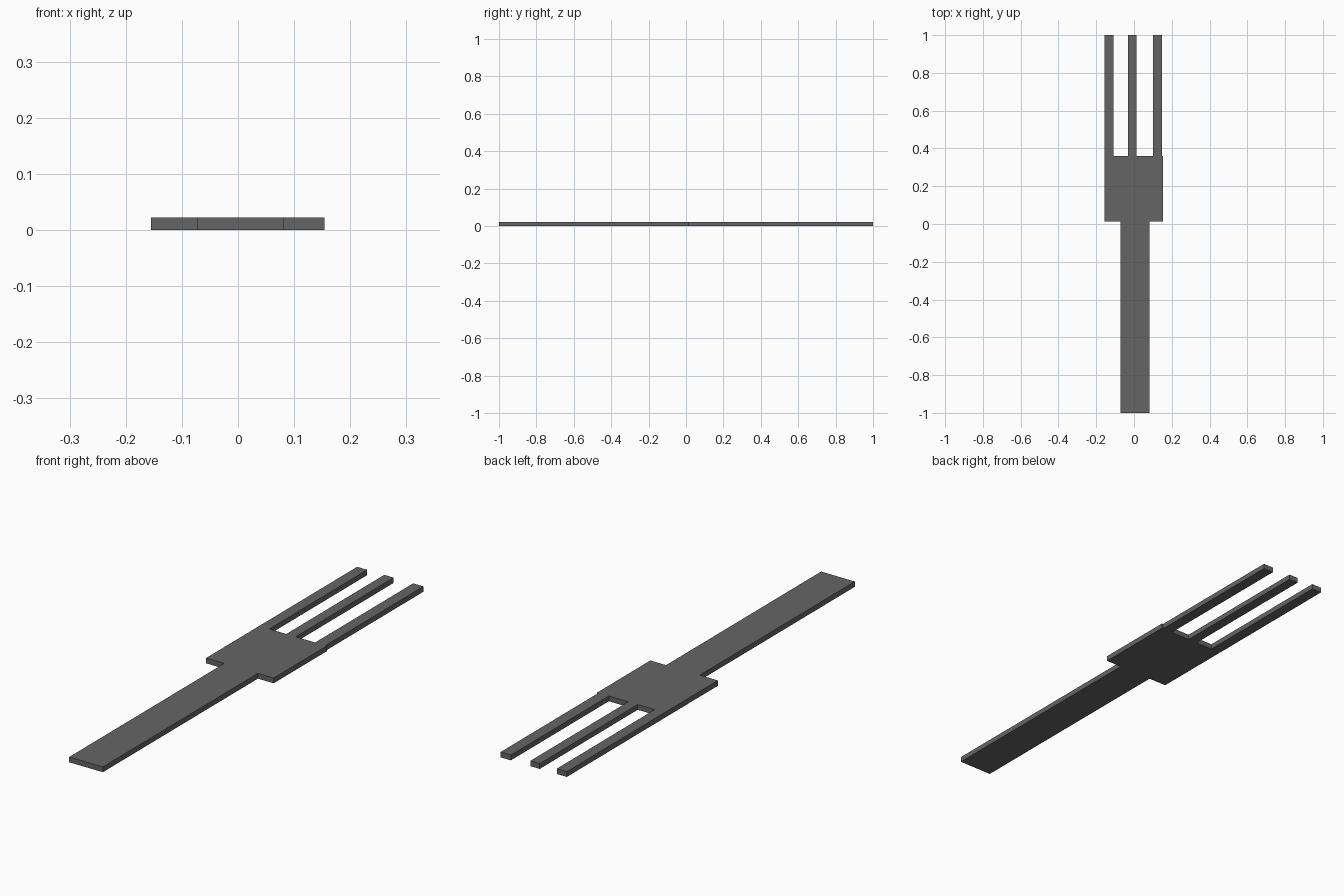
import bpy, bmesh

if "Cube" in bpy.data.objects:
    bpy.data.objects.remove(bpy.data.objects["Cube"])

THICK = 0.022
HEAD_BOTTOM, HEAD_TOP, TIP, END = 0.013, 0.36, 1.0, -1.0
TINES = [(-0.155, -0.109), (-0.031, 0.012), (0.101, 0.148)]

# Outline: handle and head, counter-clockwise
outline = [(-0.155, HEAD_BOTTOM), (-0.072, HEAD_BOTTOM), (-0.072, END),
           (0.082, END), (0.082, HEAD_BOTTOM), (0.154, HEAD_BOTTOM),
           (0.154, HEAD_TOP)]
# Outline: three tines, right to left
for left, right in reversed(TINES):
    outline += [(right, HEAD_TOP), (right, TIP), (left, TIP)]
    if left > -0.155:
        outline.append((left, HEAD_TOP))

# Flat fork extruded to a thin plate
bm = bmesh.new()
base = bm.faces.new([bm.verts.new((x, y, 0)) for x, y in outline])
ext = bmesh.ops.extrude_face_region(bm, geom=[base], use_keep_orig=True)
for v in (g for g in ext["geom"] if isinstance(g, bmesh.types.BMVert)):
    v.co.z = THICK
bmesh.ops.recalc_face_normals(bm, faces=bm.faces)
mesh = bpy.data.meshes.new("fork")
bm.to_mesh(mesh)
bm.free()

# Dark grey metal
grey = bpy.data.materials.new("dark grey")
grey.diffuse_color = (0.13, 0.13, 0.13, 1)
grey.use_nodes = True
grey.node_tree.nodes["Principled BSDF"].inputs["Base Color"].default_value = grey.diffuse_color
mesh.materials.append(grey)
bpy.context.collection.objects.link(bpy.data.objects.new("fork", mesh))
